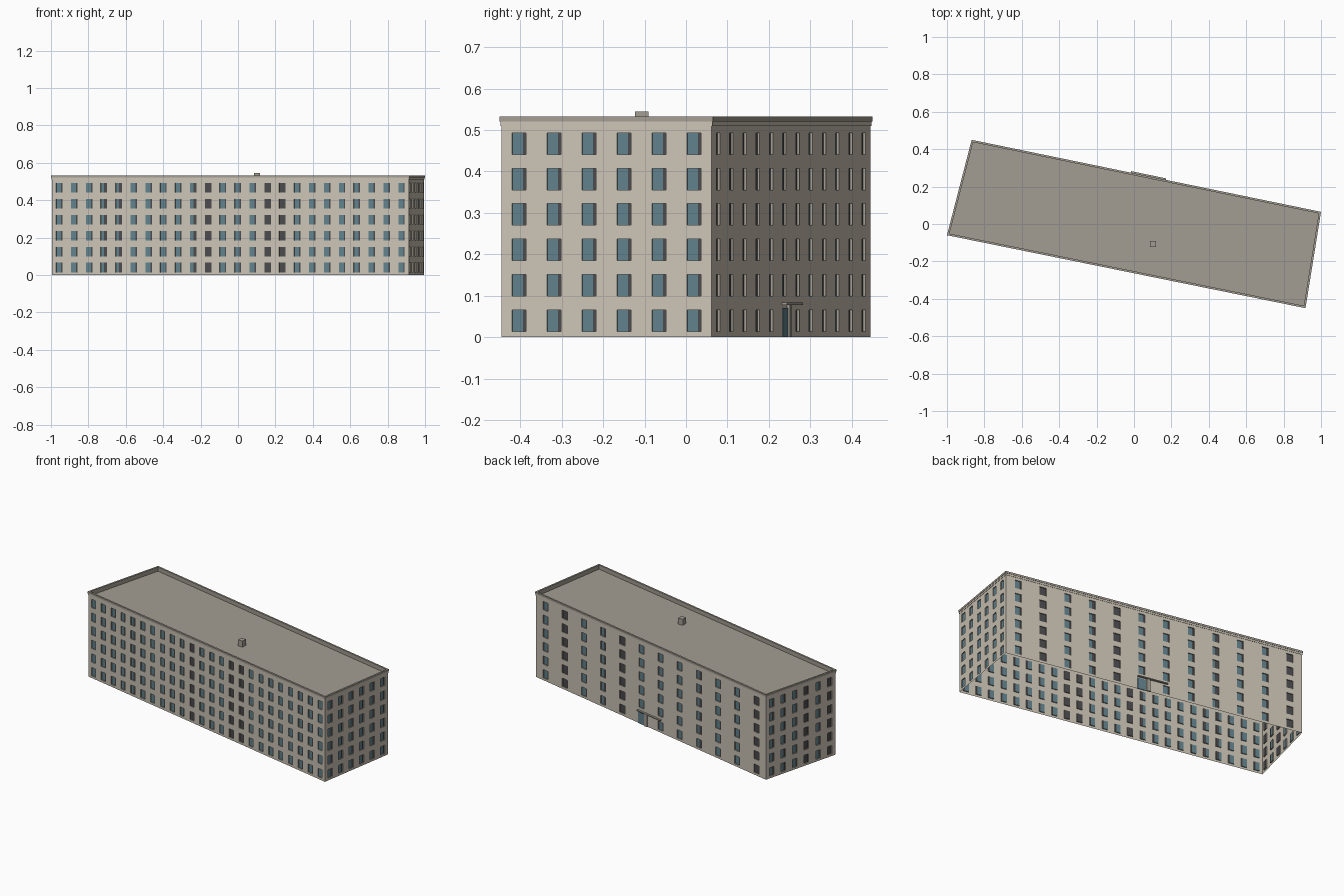
import bpy, random
from mathutils import Vector

if "Cube" in bpy.data.objects:
    bpy.data.objects.remove(bpy.data.objects["Cube"])

random.seed(4)
CORNERS = [Vector(c) for c in ((-1, -.06), (.917, -.45), (1, .065), (-.868, .45))]
WALL_TOP = .512
ROWS = 6


def material(name, rgb):
    m = bpy.data.materials.new(name)
    m.diffuse_color = (*rgb, 1)
    m.use_nodes = True
    m.node_tree.nodes["Principled BSDF"].inputs["Base Color"].default_value = m.diffuse_color
    return m


PLASTER = material("plaster", (.60, .55, .46))
TRIM = material("trim", (.37, .34, .29))
GLASS = material("glass", (.12, .22, .26))
DARK = material("dark_pane", (.07, .07, .075))


def make(name, verts, faces, mats, ids=None):
    me = bpy.data.meshes.new(name)
    me.from_pydata(verts, [], faces)
    for m in mats:
        me.materials.append(m)
    if ids:
        me.polygons.foreach_set("material_index", ids)
    me.update()
    ob = bpy.data.objects.new(name, me)
    bpy.context.collection.objects.link(ob)
    return ob


def ring(offset):
    """Footprint corners moved inward by offset."""
    out = []
    for i, c in enumerate(CORNERS):
        a = (CORNERS[i - 1] - c).normalized()
        b = (CORNERS[(i + 1) % 4] - c).normalized()
        out.append(c + (a + b) * offset)
    return out


BASE = ring(.004)


def wall_frame(i):
    a, b = BASE[i], BASE[(i + 1) % 4]
    d = (b - a).normalized()
    n = Vector((d.y, -d.x))
    return (b - a).length, lambda u, z, out=0: (*(a + d * u + n * out), z)


def wall(name, i, cols, win_w, skip=()):
    """Flat wall with a grid of recessed windows."""
    length, p = wall_frame(i)
    verts, faces, ids = [], [], []

    def quad(pts, mat):
        faces.append(range(len(verts), len(verts) + 4))
        verts.extend(p(*q) for q in pts)
        ids.append(mat)

    cw, ch = length / cols, WALL_TOP / ROWS
    for c in range(cols):
        split = random.choice((.75, .75, .75, .5, 0))
        for r in range(ROWS):
            u0, u1, z0, z1 = c * cw, (c + 1) * cw, r * ch, (r + 1) * ch
            outer = [(u0, z0), (u1, z0), (u1, z1), (u0, z1)]
            if (c, r) in skip:
                quad(outer, 0)
                continue
            m = (u0 + u1) / 2
            a, b, s, t = m - win_w / 2, m + win_w / 2, z0 + .014, z0 + .066
            hole = [(a, s), (b, s), (b, t), (a, t)]
            for k in range(4):
                j = (k + 1) % 4
                quad([outer[k], outer[j], hole[j], hole[k]], 0)
                quad([hole[k], hole[j], (*hole[j], -.006), (*hole[k], -.006)], 1)
            x = a + (b - a) * split
            if split:
                quad([(a, s, -.006), (x, s, -.006), (x, t, -.006), (a, t, -.006)], 2)
            quad([(x, s, -.006), (b, s, -.006), (b, t, -.006), (x, t, -.006)], 3)
    make(name, verts, faces, (PLASTER, TRIM, GLASS, DARK), ids)


def box(name, p, u0, u1, z0, z1, d0, d1, mat):
    """Box placed in a wall's own coordinates."""
    v = [p(u, z, d) for d in (d0, d1) for z in (z0, z1) for u in (u0, u1)]
    f = [(0, 2, 3, 1), (4, 5, 7, 6), (0, 1, 5, 4), (2, 6, 7, 3), (0, 4, 6, 2), (1, 3, 7, 5)]
    return make(name, v, f, (mat,))


# Four walls
wall("front_wall", 0, 24, .035)
wall("right_wall", 1, 6, .034)
wall("back_wall", 2, 12, .042, skip={(5, 0)})
wall("left_wall", 3, 6, .034)

# Stepped cornice, parapet and sunken roof as one swept profile
profile = [(.004, .510), (.002, .510), (.002, .521), (0, .521),
           (0, .533), (.011, .533), (.011, .507)]
verts = [(*c, z) for o, z in profile for c in ring(o)]
faces, ids = [], []
for r in range(len(profile) - 1):
    for k in range(4):
        j = (k + 1) % 4
        faces.append((r * 4 + k, r * 4 + j, r * 4 + 4 + j, r * 4 + 4 + k))
        ids.append(0 if r < 2 else 1)
faces.append(tuple(range(len(verts) - 4, len(verts))))
ids.append(1)
make("roof_and_parapet", verts, faces, (PLASTER, TRIM), ids)

# Roof vent
bpy.ops.mesh.primitive_cube_add(size=1, location=(.102, -.107, .525))
vent = bpy.context.object
vent.name = "roof_vent"
vent.scale = (.032, .032, .04)
vent.data.materials.append(TRIM)

# Back entrance: door, side post and canopy
L, P = wall_frame(2)
box("door", P, L * .445, L * .472, 0, .070, -.002, .003, GLASS)
box("door_post", P, L * .474, L * .486, 0, .077, -.002, .007, TRIM)
box("door_canopy", P, L * .444, L * .545, .077, .083, -.002, .012, TRIM)
